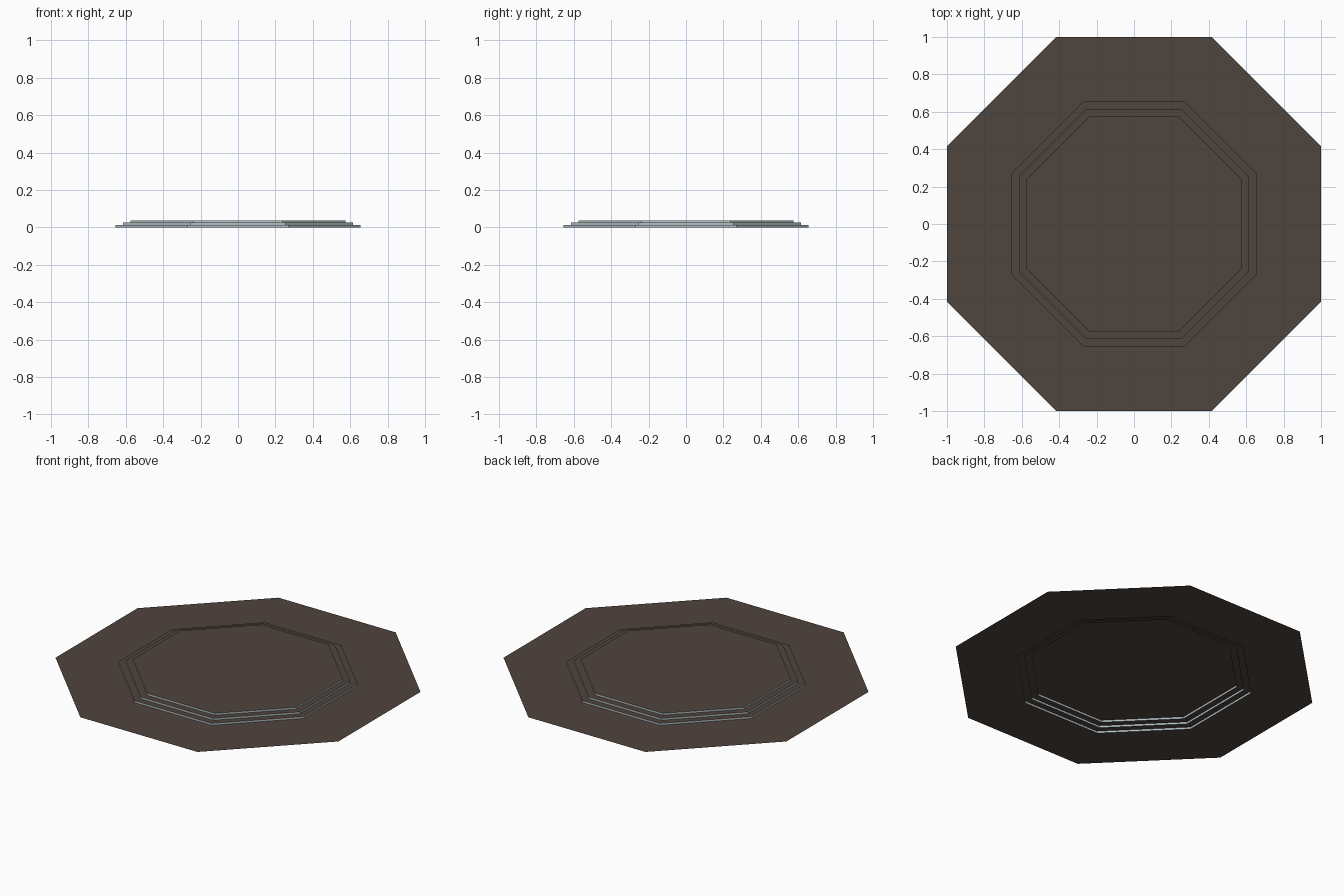
import bpy, bmesh, math

if "Cube" in bpy.data.objects:
    bpy.data.objects.remove(bpy.data.objects["Cube"])

def material(name, rgb):
    m = bpy.data.materials.new(name)
    m.diffuse_color = (*rgb, 1)
    m.use_nodes = True
    m.node_tree.nodes["Principled BSDF"].inputs["Base Color"].default_value = m.diffuse_color
    return m

brown = material("dark brown", (0.078, 0.058, 0.047))
grey = material("pale blue grey", (0.47, 0.54, 0.56))

# Stepped profile (distance to flat side, height): outer floor, then three low steps
profile = [(1.0, 0.0)]
z = 0.0
for r in (0.655, 0.615, 0.575):
    profile += [(r, z), (r, z + 0.0125)]
    z += 0.0125

def ring(bm, apothem, height):
    rad = apothem / math.cos(math.pi / 8)
    return [bm.verts.new((rad * math.cos(a), rad * math.sin(a), height))
            for a in (math.pi / 8 + i * math.pi / 4 for i in range(8))]

# Open octagonal sheet: floor, risers, treads and top in one skin
bm = bmesh.new()
rings = [ring(bm, r, h) for r, h in profile]
for a, b in zip(rings, rings[1:]):
    for i in range(8):
        j = (i + 1) % 8
        bm.faces.new((a[i], a[j], b[j], b[i]))
bm.faces.new(rings[-1])
bm.normal_update()

# Flat faces are brown, upright risers are grey
for f in bm.faces:
    f.material_index = 0 if abs(f.normal.z) > 0.5 else 1

mesh = bpy.data.meshes.new("stepped_octagon_floor")
bm.to_mesh(mesh)
bm.free()
mesh.materials.append(brown)
mesh.materials.append(grey)
obj = bpy.data.objects.new("stepped_octagon_floor", mesh)
bpy.context.collection.objects.link(obj)
